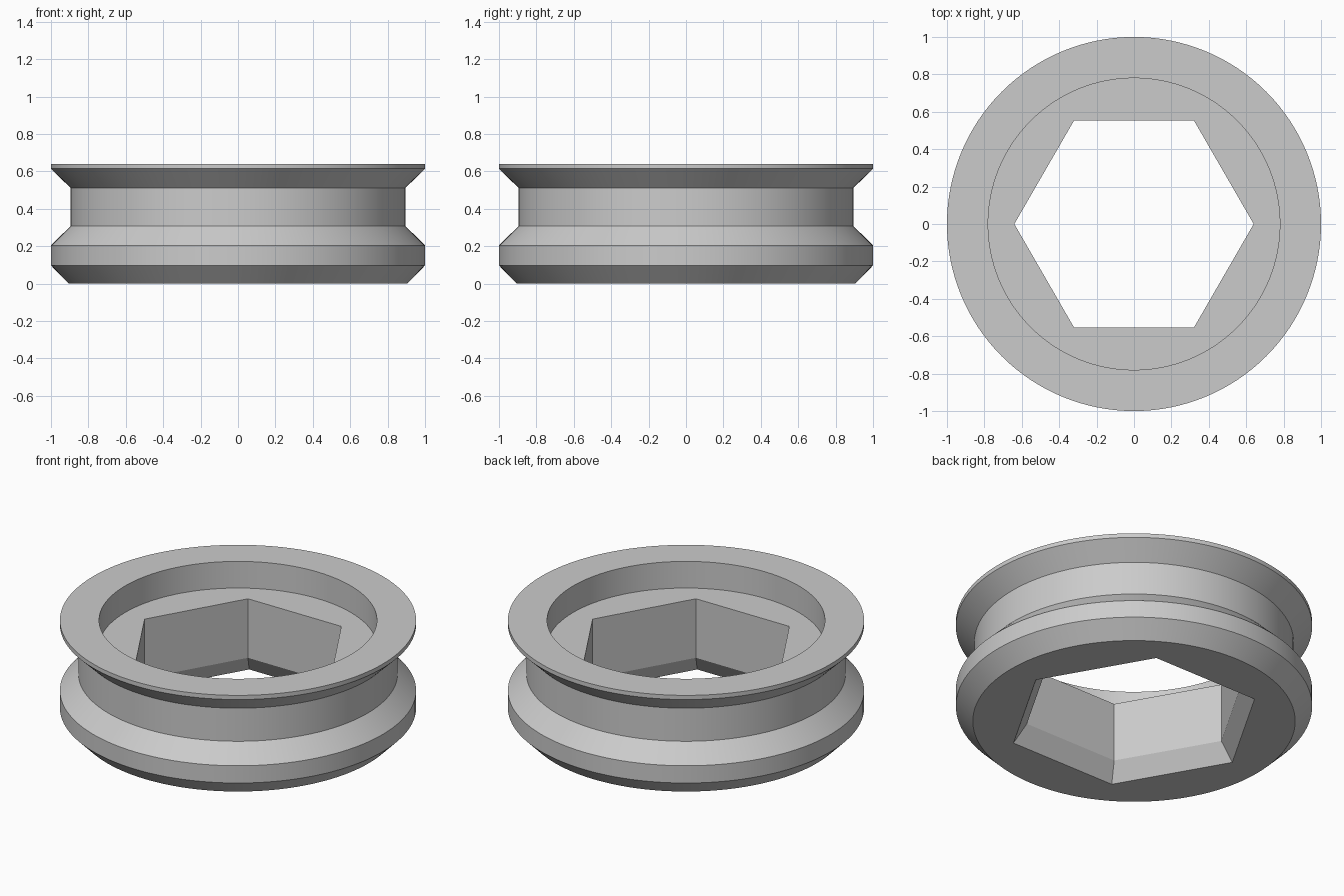
import bpy
import bmesh
from math import cos, sin, pi, radians

cube = bpy.data.objects.get("Cube")
if cube:
    bpy.data.objects.remove(cube, do_unlink=True)

grey = bpy.data.materials.new("plain grey")
grey.use_nodes = True
colour = (0.6, 0.6, 0.6, 1)
grey.diffuse_color = colour
grey.node_tree.nodes["Principled BSDF"].inputs["Base Color"].default_value = colour


def turned_solid(name, profile, sides):
    """Closed solid of stacked rings, given as (radius, height) from bottom to top."""
    bm = bmesh.new()
    rings = [[bm.verts.new((r * cos(2 * pi * i / sides), r * sin(2 * pi * i / sides), z))
              for i in range(sides)] for r, z in profile]
    for low, high in zip(rings, rings[1:]):
        for i in range(sides):
            j = (i + 1) % sides
            bm.faces.new((low[i], low[j], high[j], high[i]))
    bm.faces.new(rings[0][::-1])
    bm.faces.new(rings[-1])
    bmesh.ops.recalc_face_normals(bm, faces=bm.faces)
    mesh = bpy.data.meshes.new(name)
    bm.to_mesh(mesh)
    bm.free()
    mesh.materials.append(grey)
    obj = bpy.data.objects.new(name, mesh)
    bpy.context.collection.objects.link(obj)
    return obj


# Grooved wheel body with a round recess sunk into the top
body = turned_solid("grooved_ring", [
    (0.905, 0), (1, 0.097), (1, 0.204), (0.896, 0.307), (0.896, 0.512),
    (1, 0.614), (1, 0.64), (0.78, 0.64), (0.78, 0.475)], 128)

# Hexagonal bore, flared at the bottom
flare = (0.72 - 0.64) / 0.109
bore = turned_solid("hex_bore_cutter", [
    (0.72 + 0.1 * flare, -0.1), (0.64, 0.109), (0.64, 0.8)], 6)
bore.hide_render = True

cut = body.modifiers.new("hex bore", "BOOLEAN")
cut.operation = "DIFFERENCE"
cut.solver = "EXACT"
cut.object = bore

bpy.ops.object.select_all(action="DESELECT")
body.select_set(True)
bpy.context.view_layer.objects.active = body
bpy.ops.object.modifier_apply(modifier=cut.name)
bpy.data.objects.remove(bore, do_unlink=True)
bpy.ops.object.shade_smooth_by_angle(angle=radians(20))
